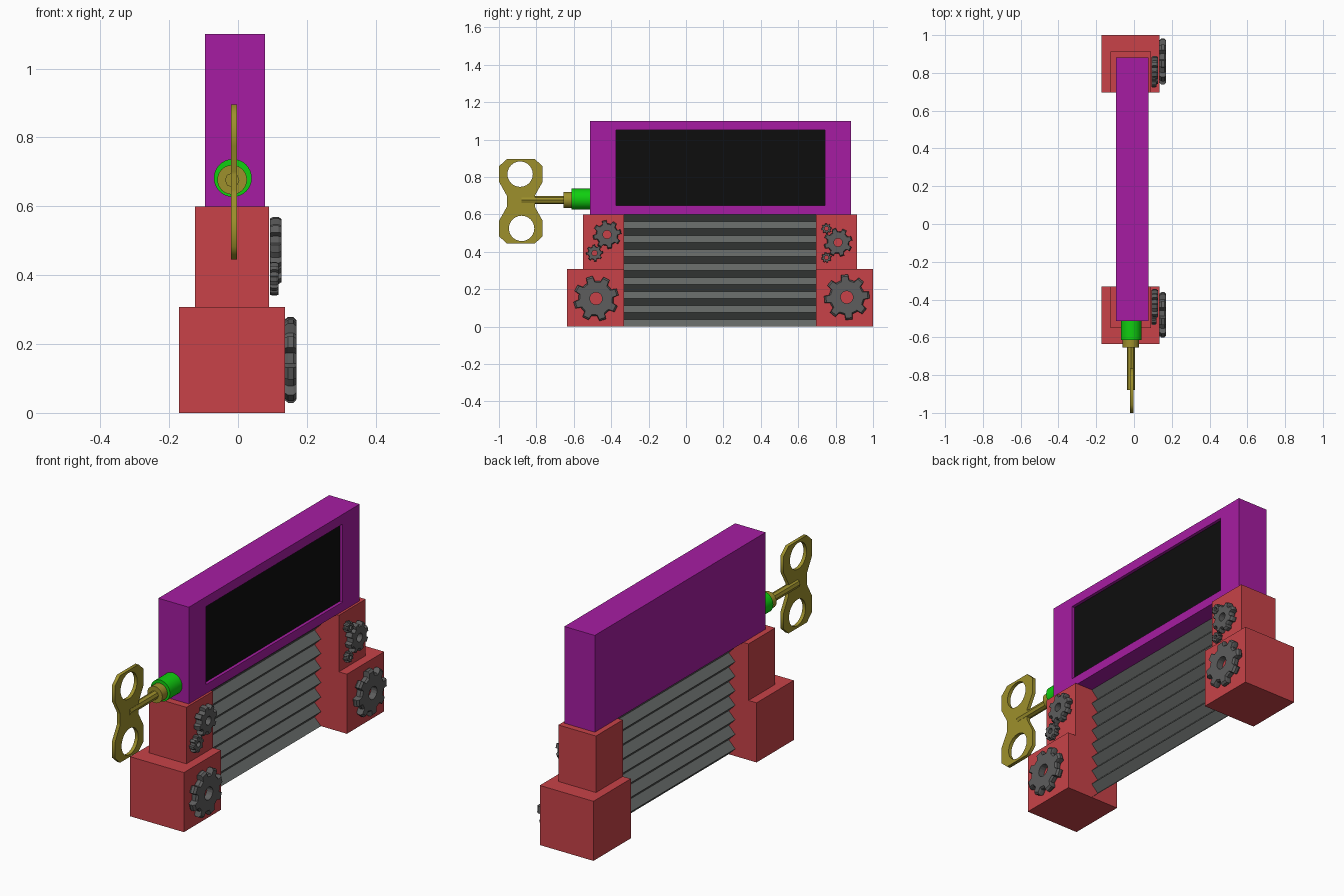
import bpy, bmesh, math
from mathutils import Matrix, Vector

if "Cube" in bpy.data.objects:
    bpy.data.objects.remove(bpy.data.objects["Cube"])


def material(name, r, g, b):
    m = bpy.data.materials.new(name)
    m.diffuse_color = (r, g, b, 1)
    m.use_nodes = True
    m.node_tree.nodes["Principled BSDF"].inputs["Base Color"].default_value = m.diffuse_color
    return m


RED = material("red", 0.58, 0.055, 0.065)
PURPLE = material("purple", 0.38, 0.012, 0.36)
BLACK = material("black", 0.004, 0.004, 0.004)
GREEN = material("green", 0.005, 0.62, 0.005)
BRASS = material("brass", 0.34, 0.28, 0.025)
STEEL = material("steel", 0.13, 0.14, 0.135)
IRON = material("iron", 0.11, 0.11, 0.11)


def finish(name, bm, mat):
    bmesh.ops.recalc_face_normals(bm, faces=bm.faces)
    me = bpy.data.meshes.new(name)
    bm.to_mesh(me)
    bm.free()
    me.materials.append(mat)
    ob = bpy.data.objects.new(name, me)
    bpy.context.collection.objects.link(ob)
    return ob


def box_mesh(lo, hi):
    bm = bmesh.new()
    lo, hi = Vector(lo), Vector(hi)
    size = hi - lo
    bmesh.ops.create_cube(bm, size=1, matrix=Matrix.Translation((lo + hi) / 2) @ Matrix.Diagonal((*size, 1)))
    return bm


def box(name, lo, hi, mat):
    return finish(name, box_mesh(lo, hi), mat)


def rod(name, x, z, r, y0, y1, sides, mat):
    bm = bmesh.new()
    m = Matrix.Translation((x, (y0 + y1) / 2, z)) @ Matrix.Rotation(math.pi / 2, 4, 'X')
    bmesh.ops.create_cone(bm, cap_ends=True, segments=sides, radius1=r, radius2=r, depth=abs(y1 - y0), matrix=m)
    ob = finish(name, bm, mat)
    if sides > 12:
        bpy.context.view_layer.objects.active = ob
        ob.select_set(True)
        bpy.ops.object.shade_smooth_by_angle()
        ob.select_set(False)
    return ob


def gear(name, y, z, r, hole, x0, x1, mat, teeth=8, turn=0.0):
    # toothed ring: rows of rings lofted from the bore round the rim and back
    pitch = 2 * math.pi / teeth
    outline = []
    for i in range(teeth):
        for f, k in ((-.29, .78), (-.19, 1), (.19, 1), (.29, .78)):
            outline.append(((i + f) * pitch + turn, r * k))
    ch = (x1 - x0) * 0.28
    rows = [(x0, 0), (x0, .94), (x0 + ch, 1), (x1 - ch, 1), (x1, .92), (x1, 0)]
    bm = bmesh.new()
    rings = []
    for x, s in rows:
        rings.append([bm.verts.new((x, y + math.cos(a) * (q * s or hole), z + math.sin(a) * (q * s or hole)))
                      for a, q in outline])
    n = len(outline)
    for j in range(len(rings)):
        p, q = rings[j], rings[(j + 1) % len(rings)]
        for i in range(n):
            k = (i + 1) % n
            bm.faces.new((p[i], p[k], q[k], q[i]))
    return finish(name, bm, mat)


# stepped side towers
for side, inner, mid, outer in (("near", -.332, -.55, -.636), ("far", .695, .914, 1.0)):
    a, b = sorted((inner, outer))
    box(side + "_tower_base", (-.171, a, 0), (.136, b, .308), RED)
    a, b = sorted((inner, mid))
    box(side + "_tower_top", (-.125, a, .308), (.09, b, .6), RED)

# pleated panel between the towers
bm = bmesh.new()
rows = []
for i in range(17):
    x = -.012 if i % 2 == 0 else -.049
    rows.append([bm.verts.new((x, y, i * .6 / 16)) for y in (-.332, .695)])
for p, q in zip(rows, rows[1:]):
    bm.faces.new((p[0], p[1], q[1], q[0]))
finish("pleated_panel", bm, STEEL)

# display housing with recessed front
bm = box_mesh((-.096, -.513, .6), (.078, .882, 1.1))
front = max(bm.faces, key=lambda f: f.calc_center_median().x)
bmesh.ops.inset_individual(bm, faces=[front], thickness=.05)
for v in front.verts:
    v.co.y = -.374 if v.co.y < .18 else .743
    v.co.z = .647 if v.co.z < .85 else 1.05
walls = bmesh.ops.extrude_discrete_faces(bm, faces=[front])["faces"]
for v in walls[0].verts:
    v.co.x -= .018
finish("display_housing", bm, PURPLE)
box("display_screen", (.058, -.374, .647), (.062, .743, 1.05), BLACK)

# gears on the tower fronts
gear("near_large_gear", -.481, .15, .122, .033, .136, .170, IRON, turn=.3)
gear("far_large_gear", .86, .157, .122, .033, .136, .170, IRON, turn=.1)
gear("near_medium_gear", -.422, .492, .077, .022, .093, .127, IRON, turn=.2)
gear("near_small_gear", -.489, .393, .045, .014, .093, .118, IRON, turn=.1)
gear("far_medium_gear", .813, .45, .077, .022, .093, .127, IRON, turn=.3)
gear("far_upper_small_gear", .751, .524, .028, .01, .093, .118, IRON, turn=.1)
gear("far_lower_small_gear", .751, .369, .028, .01, .093, .118, IRON, turn=.2)

# winding key: socket, collar, shaft
rod("key_socket", -.015, .682, .055, -.613, -.513, 32, GREEN)
rod("key_collar", -.017, .677, .043, -.655, -.61, 24, BRASS)
rod("key_shaft", -.017, .676, .021, -.88, -.65, 8, BRASS)

# key handle: two octagonal lobes, each with a round hole
quarter = [(.075, .022), (.075, .03), (.117, .105), (.117, .187), (.075, .225)]
lobe = quarter + [(-y, z) for y, z in reversed(quarter)]
cy, cz = -.883, .67
curve = bpy.data.curves.new("key_handle", 'CURVE')
curve.dimensions = '2D'
curve.fill_mode = 'BOTH'
curve.extrude = .009
loops = [lobe + [(-y, -z) for y, z in lobe]]
for s in (1, -1):
    loops.append([(-.004 * s + .068 * math.cos(i * math.pi / 12), s * .145 + .068 * math.sin(i * math.pi / 12))
                  for i in range(24)])
for pts in loops:
    sp = curve.splines.new('POLY')
    sp.points.add(len(pts) - 1)
    for p, (y, z) in zip(sp.points, pts):
        p.co = (y, z, 0, 1)
    sp.use_cyclic_u = True
curve.materials.append(BRASS)
handle = bpy.data.objects.new("key_handle", curve)
bpy.context.collection.objects.link(handle)
handle.matrix_world = Matrix(((0, 0, 1, -.012), (1, 0, 0, cy), (0, 1, 0, cz), (0, 0, 0, 1)))
